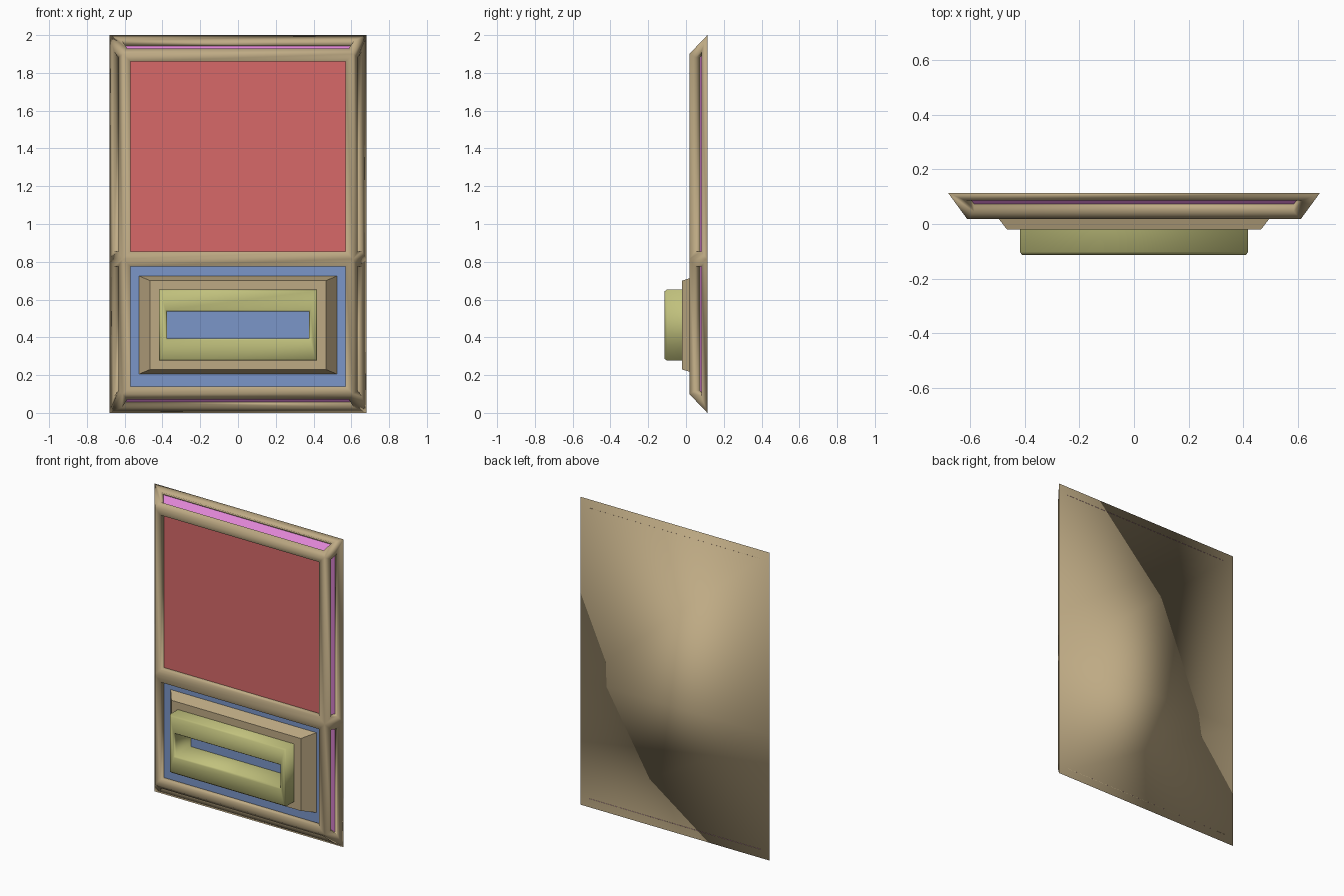
import bpy, bmesh
from mathutils import Vector

cube = bpy.data.objects.get("Cube")
if cube:
    bpy.data.objects.remove(cube, do_unlink=True)


def material(name, rgb):
    linear = [((c / 255 + 0.055) / 1.055) ** 2.4 for c in rgb] + [1]
    m = bpy.data.materials.new(name)
    m.use_nodes = True
    m.diffuse_color = linear
    m.node_tree.nodes["Principled BSDF"].inputs["Base Color"].default_value = linear
    return m


tan = material("tan", (190, 170, 132))
red = material("red", (215, 105, 105))
blue = material("blue", (123, 150, 200))
pink = material("pink", (225, 135, 215))
olive = material("olive", (193, 193, 125))


def finish(name, bm, mats):
    mesh = bpy.data.meshes.new(name)
    bm.to_mesh(mesh)
    bm.free()
    for m in mats:
        mesh.materials.append(m)
    ob = bpy.data.objects.new(name, mesh)
    bpy.context.collection.objects.link(ob)
    return ob


# Door frame: tapered slab split at the rail, each facet inset and recessed
FRONT, BACK, RAIL = 0.0175, 0.113, 0.815
bm = bmesh.new()
front = [[bm.verts.new((s * 0.61, FRONT, z)) for s in (-1, 1)] for z in (0.1, RAIL, 1.9)]
back = [[bm.verts.new((s * 0.68, BACK, z)) for s in (-1, 1)] for z in (0, RAIL, 2)]
facets = []
for i in range(2):
    f0, f1, b0, b1 = front[i], front[i + 1], back[i], back[i + 1]
    facets.append(bm.faces.new((f0[0], f0[1], f1[1], f1[0])))
    facets.append(bm.faces.new((f0[1], b0[1], b1[1], f1[1])))
    facets.append(bm.faces.new((b0[0], f0[0], f1[0], b1[0])))
    bm.faces.new((b0[1], b0[0], b1[0], b1[1]))
facets.append(bm.faces.new((back[0][0], back[0][1], front[0][1], front[0][0])))
facets.append(bm.faces.new((front[2][0], front[2][1], back[2][1], back[2][0])))
bm.normal_update()
for f in bm.faces:
    f.smooth = True
bmesh.ops.inset_individual(bm, faces=facets, thickness=0.04, use_even_offset=True)
bm.normal_update()
for f in facets:
    inward = f.normal * -0.039
    floor = bmesh.ops.extrude_discrete_faces(bm, faces=[f])["faces"][0]
    # Bridge the recess walls between the rim and the sunken floor
    rim = [e for e in bm.edges if e.is_boundary and e not in floor.edges[:]]
    bmesh.ops.translate(bm, verts=floor.verts[:], vec=inward)
    walls = bmesh.ops.bridge_loops(bm, edges=rim + floor.edges[:])["faces"]
    for w in walls:
        w.smooth = True
    floor.smooth = False
    n = floor.normal
    if n.y < -0.9:
        floor.material_index = 1 if floor.calc_center_median().z > RAIL else 2
    else:
        floor.material_index = 3
bmesh.ops.recalc_face_normals(bm, faces=bm.faces[:])
finish("door_frame", bm, (tan, red, blue, pink))


def rect_sleeve(name, rings, mat, smooth):
    """Skin rectangles given as (half width, half height, y) around one centre."""
    bm = bmesh.new()
    loops = [[bm.verts.new((sx * w, y, 0.465 + sz * h))
              for sx, sz in ((-1, -1), (1, -1), (1, 1), (-1, 1))] for w, h, y in rings]
    for a, b in zip(loops, loops[1:]):
        for i in range(4):
            j = (i + 1) % 4
            bm.faces.new((a[i], a[j], b[j], b[i])).smooth = smooth
    bmesh.ops.recalc_face_normals(bm, faces=bm.faces[:])
    return finish(name, bm, (mat,))


FLOOR = 0.058
# Sloped plinth around the handle
rect_sleeve("handle_plinth", [(0.525, 0.26, FLOOR), (0.465, 0.235, -0.02),
                              (0.40, 0.17, -0.02)], tan, False)
# Hollow handle with softened front edges
rect_sleeve("handle", [(0.418, 0.187, FLOOR), (0.418, 0.187, -0.102), (0.41, 0.179, -0.113),
                       (0.384, 0.08, -0.113), (0.376, 0.072, -0.102),
                       (0.376, 0.072, FLOOR)], olive, True)
